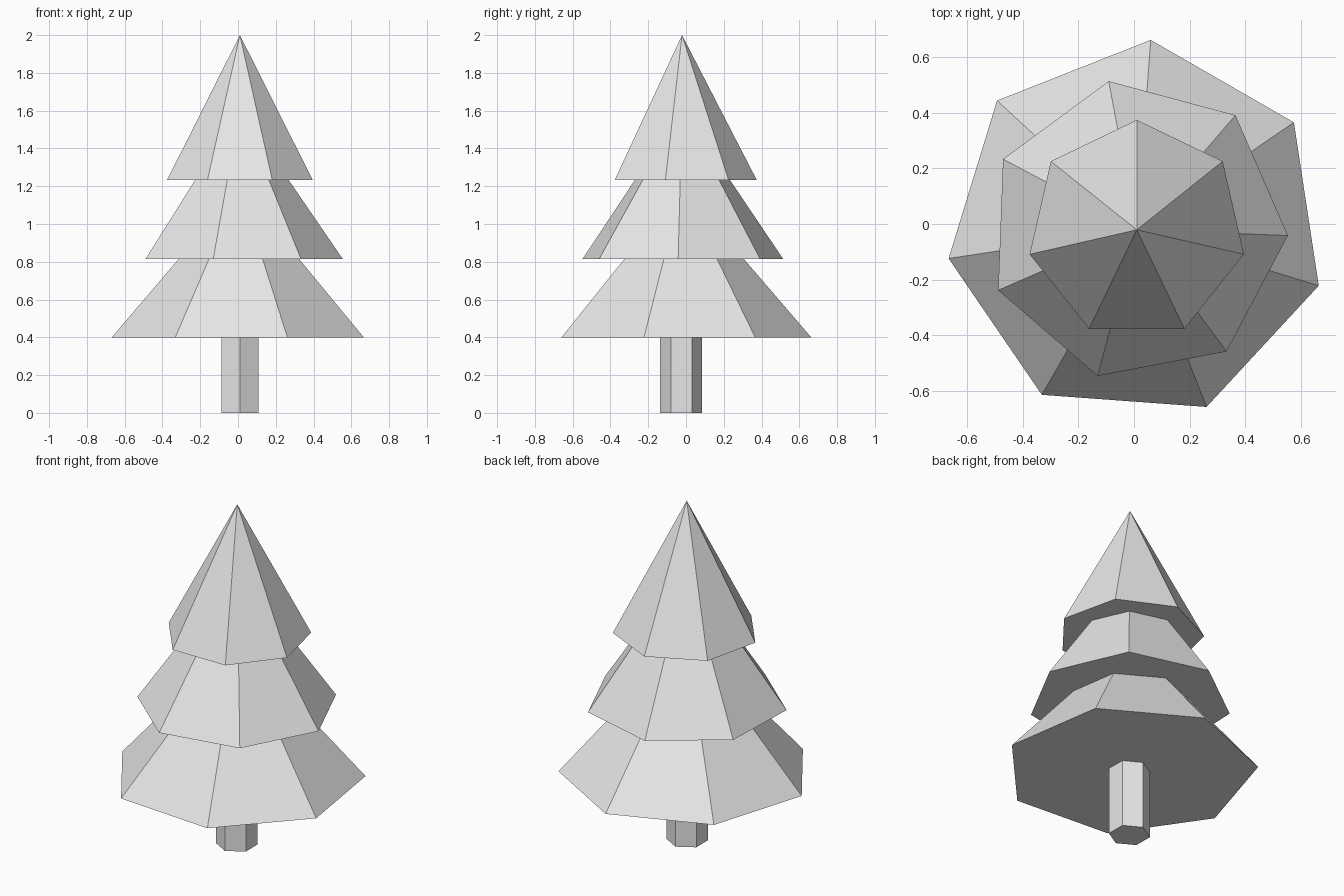
import bpy
from math import radians

cube = bpy.data.objects.get("Cube")
if cube:
    bpy.data.objects.remove(cube, do_unlink=True)

# Single matte grey for the whole tree
GREY = (0.8, 0.8, 0.8, 1.0)
grey = bpy.data.materials.new("light grey")
grey.use_nodes = True
grey.diffuse_color = GREY
bsdf = next(n for n in grey.node_tree.nodes if n.type == 'BSDF_PRINCIPLED')
bsdf.inputs["Base Color"].default_value = GREY

AXIS_X, AXIS_Y = 0.01, -0.021


def tapered_part(name, sides, r_low, r_high, z_low, z_high, turn):
    """Flat-faced closed cone or prism standing on the tree's axis."""
    bpy.ops.mesh.primitive_cone_add(
        vertices=sides, radius1=r_low, radius2=r_high, depth=z_high - z_low,
        location=(AXIS_X, AXIS_Y, (z_low + z_high) / 2),
        rotation=(0, 0, radians(turn)))
    part = bpy.context.object
    part.name = part.data.name = name
    part.data.materials.append(grey)
    return part


# Hexagonal trunk, ending just inside the lowest tier
trunk = tapered_part("trunk", 6, 0.112, 0.112, 0.0, 0.45, 0.8)
trunk.location.y -= 0.005

# Three seven-sided foliage tiers, each twisted against the next
tapered_part("lower_foliage", 7, 0.686, 0, 0.40, 1.195, -4.2)
tapered_part("middle_foliage", 7, 0.545, 0, 0.815, 1.61, 10.7)
tapered_part("top_foliage", 7, 0.396, 0, 1.232, 2.0, 0)
